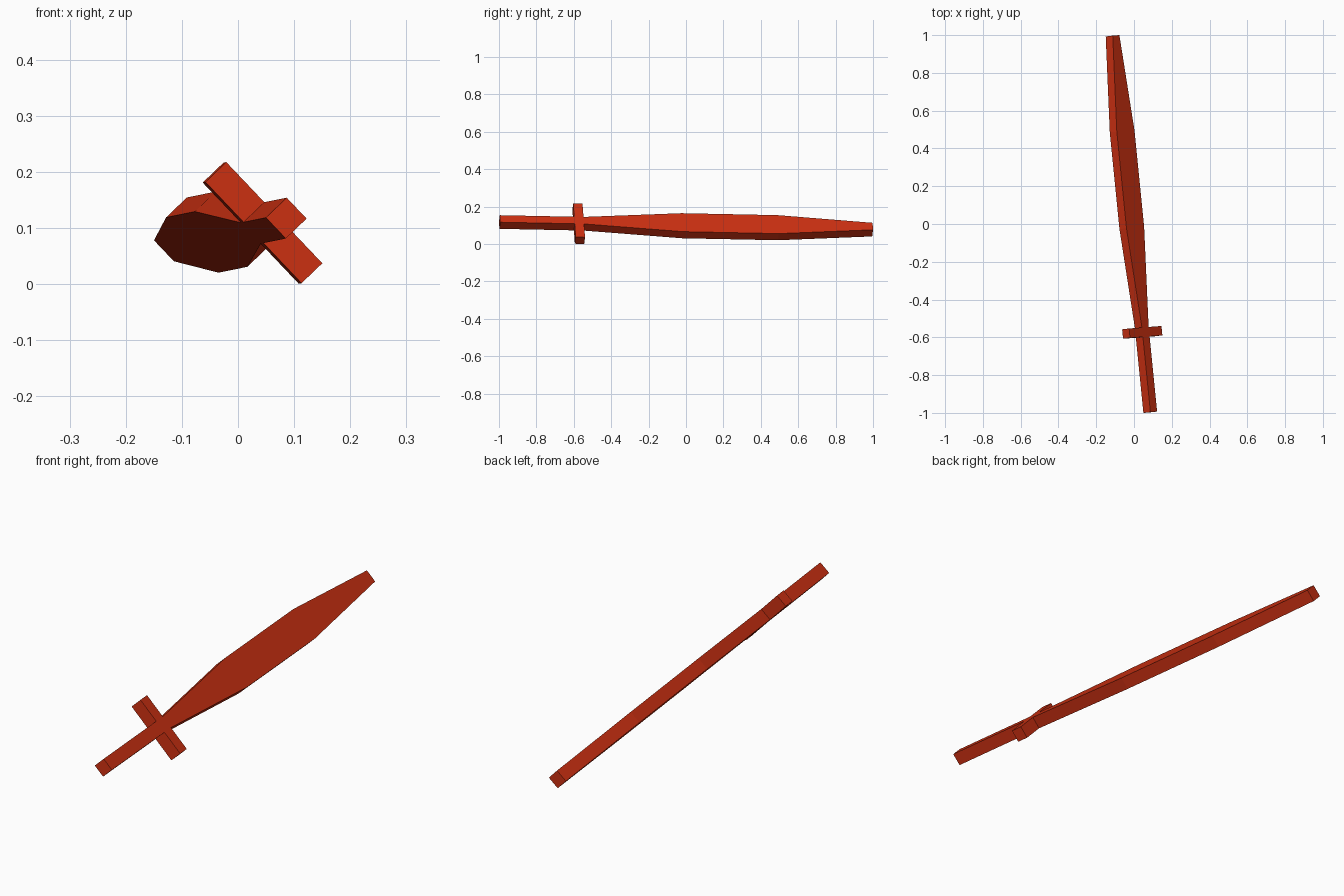
import bpy, bmesh
from mathutils import Vector

if "Cube" in bpy.data.objects:
    bpy.data.objects.remove(bpy.data.objects["Cube"])

red = bpy.data.materials.new("red")
red.diffuse_color = (0.61, 0.03, 0.006, 1)
red.use_nodes = True
red.node_tree.nodes["Principled BSDF"].inputs["Base Color"].default_value = red.diffuse_color

# Tilted frame: length axis, width direction, thickness direction
pommel_end = Vector((0.086, -0.9965, 0.1175))
tip_end = Vector((-0.1135, 0.9965, 0.077))
axis = (tip_end - pommel_end).normalized()
wide = Vector((0.69, 0, -0.72))
wide = (wide - axis * wide.dot(axis)).normalized()
thick = axis.cross(wide)
LENGTH = (tip_end - pommel_end).length
T = 0.0515


def loft(name, stations):
    """Rectangular sections (distance along axis, width) joined into a solid."""
    bm = bmesh.new()
    rings = []
    for d, w in stations:
        c = pommel_end + axis * d
        rings.append([bm.verts.new(c + wide * (sx * w / 2) + thick * (sy * T / 2))
                      for sx, sy in ((-1, -1), (1, -1), (1, 1), (-1, 1))])
    for a, b in zip(rings, rings[1:]):
        for i in range(4):
            j = (i + 1) % 4
            bm.faces.new((a[i], a[j], b[j], b[i]))
    bm.faces.new(rings[0][::-1])
    bm.faces.new(rings[-1])
    bmesh.ops.recalc_face_normals(bm, faces=bm.faces)
    me = bpy.data.meshes.new(name)
    bm.to_mesh(me)
    bm.free()
    me.materials.append(red)
    ob = bpy.data.objects.new(name, me)
    bpy.context.collection.objects.link(ob)
    return ob


GUARD = 0.425
# Square grip
loft("handle", [(0, T), (GUARD - 0.025, T)])
# Cross bar
loft("guard", [(GUARD - 0.025, 0.249), (GUARD + 0.025, 0.249)])
# Leaf-shaped flat blade with a blunt tip
loft("blade", [(GUARD + 0.025, T), (0.98, 0.136), (1.495, 0.136), (LENGTH, T)])
